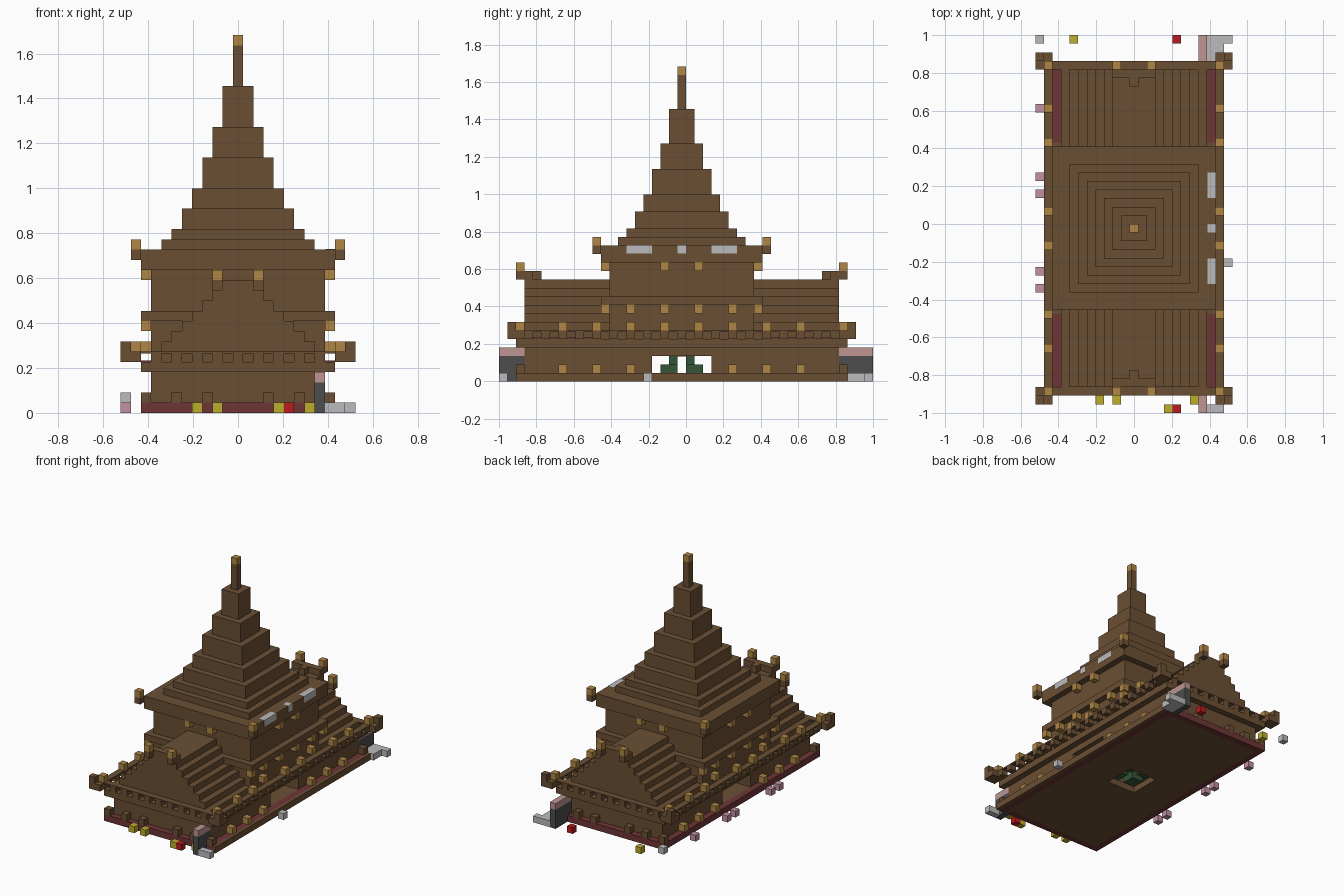
import bpy, bmesh

cube = bpy.data.objects.get("Cube")
if cube:
    bpy.data.objects.remove(cube, do_unlink=True)

U = 1 / 22  # one block


def material(name, r, g, b):
    m = bpy.data.materials.new(name)
    m.use_nodes = True
    m.diffuse_color = (r, g, b, 1)
    m.node_tree.nodes["Principled BSDF"].inputs["Base Color"].default_value = (r, g, b, 1)
    return m


brown = material("brown wood", .147, .078, .034)
gold = material("lantern gold", .43, .24, .06)
maroon = material("maroon", .156, .036, .036)
red = material("bright red", .48, .012, .014)
yellow = material("yellow", .51, .42, .026)
lilac = material("lilac pink", .54, .28, .37)
rose = material("rose", .51, .3, .29)
white = material("pale grey", .5, .5, .5)
grey = material("dark grey", .074, .074, .076)
green = material("green", .032, .091, .036)


def part(name, mat, boxes):
    """Join boxes (x0, x1, y0, y1, z0, z1), given in blocks from the spire axis."""
    bm = bmesh.new()
    for x0, x1, y0, y1, z0, z1 in boxes:
        made = bmesh.ops.create_cube(bm, size=1)
        for v in made["verts"]:
            v.co = ((x1 if v.co.x > 0 else x0) * U,
                    ((y1 if v.co.y > 0 else y0) - .5) * U,
                    (z1 if v.co.z > 0 else z0) * U)
    mesh = bpy.data.meshes.new(name)
    bm.to_mesh(mesh)
    bm.free()
    mesh.materials.append(mat)
    ob = bpy.data.objects.new(name, mesh)
    bpy.context.collection.objects.link(ob)
    return ob


def slab(hx, hy, z0, z1):
    return (-hx, hx, -hy, hy, z0, z1)


def cell(x, y, z):
    return (x - .5, x + .5, y - .5, y + .5, z, z + 1)


def four(points):
    """Mirror cells to all four quarters."""
    spots = {(sx * x, sy * y, z) for x, y, z in points for sx in (-1, 1) for sy in (-1, 1)}
    return [cell(*p) for p in sorted(spots)]


def ends(boxes):
    """Mirror boxes from the back to the front."""
    return boxes + [(a, b, -d, -c, e, f) for a, b, c, d, e, f in boxes]


# Base with a square well in the middle
part("base_rim", maroon,
     ends([(-9.5, 9.5, 18.5, 19.5, 0, 1)]) +
     [(-9.5, -8.5, -18.5, 18.5, 0, 1), (8.5, 9.5, -18.5, 18.5, 0, 1)])
part("base_floor", brown,
     ends([(-8.5, 8.5, 2.5, 18.5, 0, 1)]) +
     [(-8.5, -2.5, -2.5, 2.5, 0, 1), (2.5, 8.5, -2.5, 2.5, 0, 1)])
part("right_step", brown, [(9.5, 10, -19.5, 19.5, 0, 1)])

# Ground floor halves either side of the passage, and the hall above
part("ground_floor", brown, ends([(-8.5, 8.5, 3.5, 18.5, 1, 3)]))
part("upper_floor", brown, [slab(8.5, 18.5, 3, 6)])
part("main_hall", brown, [slab(8.5, 8.5, 6, 15)])
part("hall_ledges", brown, [slab(9.5, 9.5, 9, 10), slab(9.5, 9.5, 14, 16)])
part("lower_ledge", brown, [slab(9.5, 19.5, 4, 5)])
part("gutter_strips", maroon,
     ends([(s - .5, s + .5, 10, 18.5, 5, 5.15) for s in (-9, 9)]))

# Toothed eave around the lower roof
teeth = [(10, y, 5) for y in range(0, 19, 2)] + [(x, 19, 5) for x in range(0, 11, 2)]
part("eave_teeth", brown, four(teeth))
part("eave_cap", brown,
     ends([(-10.5, 10.5, 18.5, 19.5, 5.8, 6)]) +
     [(s - .5, s + .5, -18.5, 18.5, 5.8, 6) for s in (-10, 10)])
part("eave_corners", brown,
     four([(10, 20, 5), (11, 20, 5), (11, 19, 5), (11, 20, 6), (10, 19, 5)]))

# Stepped gable roofs of the two wings
part("wing_roofs", brown, [slab(7.5 - i, 18.5, 6 + i, 7 + i) for i in range(6)])
part("gable_finials", brown,
     ends([(-2.5, 2.5, 17.5, 18.5, 12, 13), (-.5, .5, 16.5, 17.5, 12, 13)]) +
     four([(2, 19, 12)]))

# Stepped spire
tiers = [(7.5, 17), (6.5, 18), (5.5, 20), (4.5, 22), (3.5, 25), (2.5, 28), (1.5, 32), (.5, 36)]
z = 16
spire = []
for half, top in tiers:
    spire.append(slab(half, half, z, top))
    z = top
part("spire", brown, spire)
part("spire_tip", gold, [cell(0, 0, 36)])
part("roof_corners", brown, four([(10, 10, 15)]))
part("roof_corner_lanterns", gold, four([(10, 10, 16)]))

# Rows of lanterns
part("gable_lanterns", gold, four([(2, 19, 13)]))
part("hall_lanterns", gold, four([(9, 2, 13), (2, 9, 13)]))
part("ledge_lanterns", gold, four([(9, y, 8) for y in (2, 6, 9)]))
part("eave_lanterns", gold,
     four([(10, y, 6) for y in (2, 10, 14, 19)] + [(9, 6, 6)]))
part("base_lanterns", gold, four([(9, y, 1) for y in (6, 10, 14)]))
part("base_posts", brown, four([(x, 19, 1) for x in (3, 6, 9)]))

# Shrine inside the passage
part("shrine_plants", green,
     four([(x, y, 1) for x in (1, 2) for y in (1, 2)] + [(1, 1, 2)]))
part("shrine_light", gold, [cell(0, 0, 2.9)])

# Pale panels on the right roof edge
part("roof_panels", white,
     [(8.55, 9.53, a, b, 15.02, 16.03) for a, b in ((-6.5, -3.5), (-.5, .5), (3.5, 6.5))])

# Boundary walls at the right corners
part("wall_stones", grey, [(7.5, 8.5, -21.5, -18.5, 0, 3), (7.5, 8.5, 18.5, 22.5, 0, 3)])
part("wall_caps", rose, [(7.5, 8.5, -21.5, -18.5, 3, 4), (7.5, 8.5, 18.5, 22.5, 3, 4)])
part("paving", white,
     [(8.5, 10.5, -21.5, -20.5, 0, 1), (8.5, 10.5, 19.5, 21.5, 0, 1),
      (8.5, 11.5, 21.5, 22.5, 0, 1), cell(11, -4, 0), cell(-11, 22, 1)])

# Flowers around the base
part("lilac_flowers", lilac, [cell(-11, y, 0) for y in (-7, -5, 4, 6, 14)])
part("yellow_flowers", yellow,
     [cell(x, y, 0) for x, y in ((-4, -20), (-2, -20), (7, -20), (4, -21), (-7, 22))])
part("red_flowers", red, [cell(5, -21, 0), cell(5, 22, 0)])
